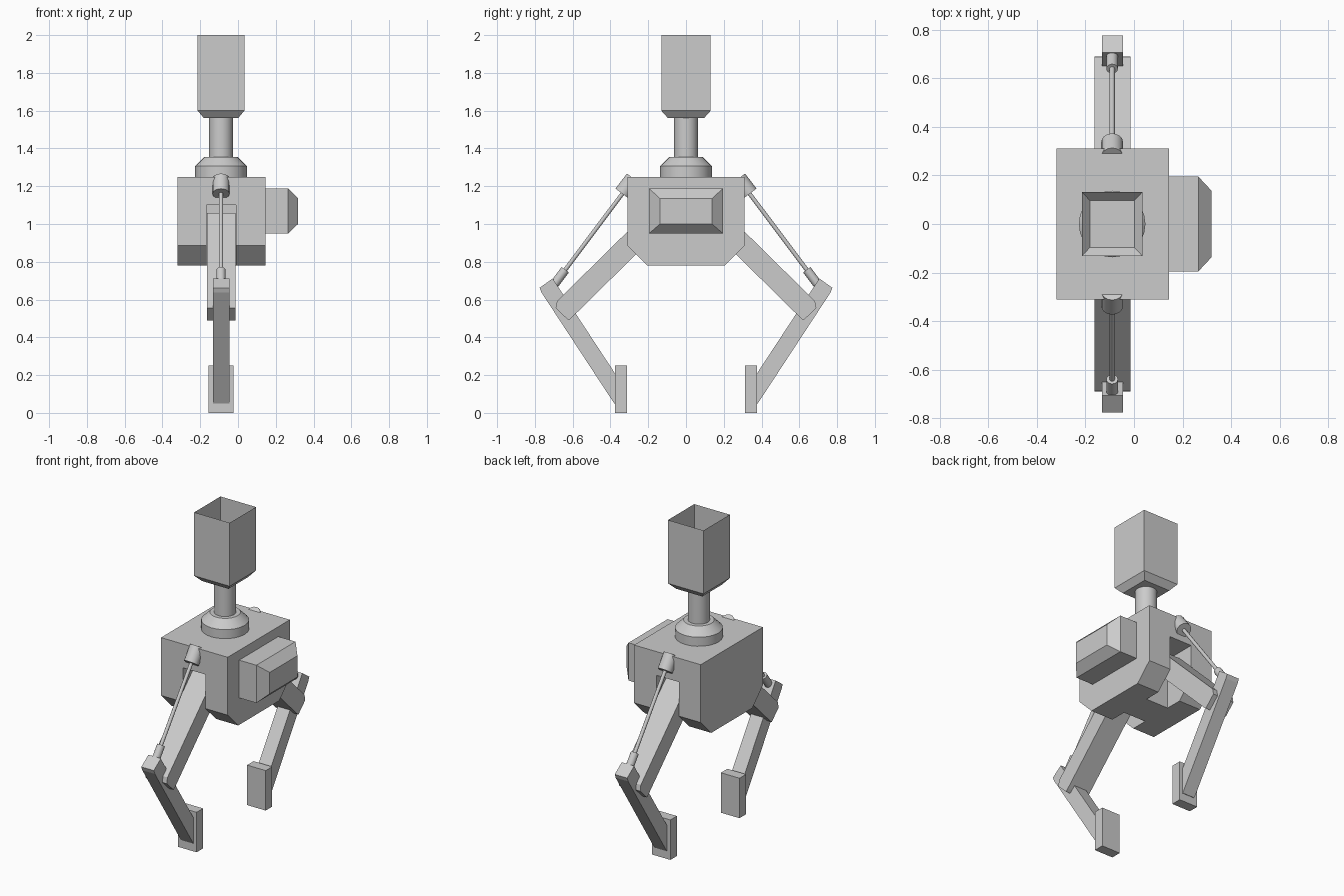
import bpy, bmesh
from mathutils import Vector

if "Cube" in bpy.data.objects:
    bpy.data.objects.remove(bpy.data.objects["Cube"])

CX = -0.09  # centre line of body, neck and legs


def finish(name, bm, recalc=True):
    if recalc:
        bmesh.ops.recalc_face_normals(bm, faces=bm.faces[:])
    me = bpy.data.meshes.new(name)
    bm.to_mesh(me)
    bm.free()
    ob = bpy.data.objects.new(name, me)
    bpy.context.collection.objects.link(ob)
    return ob


def extrude_x(name, pts, x0, x1):
    """Extrude a (y, z) profile along x."""
    bm = bmesh.new()
    face = bm.faces.new([bm.verts.new((x0, y, z)) for y, z in pts])
    out = bmesh.ops.extrude_face_region(bm, geom=[face])
    verts = [v for v in out["geom"] if isinstance(v, bmesh.types.BMVert)]
    bmesh.ops.translate(bm, verts=verts, vec=(x1 - x0, 0, 0))
    return finish(name, bm)


def loft(name, rings, caps=(True, True)):
    """Bridge a series of equal-length rings of points."""
    bm = bmesh.new()
    vs = [[bm.verts.new(p) for p in r] for r in rings]
    n = len(vs[0])
    for a, b in zip(vs, vs[1:]):
        for i in range(n):
            bm.faces.new((a[i], a[(i + 1) % n], b[(i + 1) % n], b[i]))
    if caps[0]:
        bm.faces.new(vs[0][::-1])
    if caps[1]:
        bm.faces.new(vs[-1])
    return finish(name, bm, all(caps))


def rod(name, a, b, r1, r2=None, sides=16):
    """Cylinder or cone between two points, smooth around its side."""
    a, b = Vector(a), Vector(b)
    d = b - a
    bm = bmesh.new()
    bmesh.ops.create_cone(bm, cap_ends=True, segments=sides, radius1=r1,
                          radius2=r1 if r2 is None else r2, depth=d.length)
    bmesh.ops.rotate(bm, verts=bm.verts,
                     matrix=Vector((0, 0, 1)).rotation_difference(d).to_matrix())
    bmesh.ops.translate(bm, verts=bm.verts, vec=(a + b) / 2)
    for f in bm.faces:
        f.smooth = len(f.verts) == 4
    for e in bm.edges:
        e.smooth = all(f.smooth for f in e.link_faces)
    return finish(name, bm)


def rect_xy(hx, hy, z):
    return [(CX - hx, -hy, z), (CX + hx, -hy, z), (CX + hx, hy, z), (CX - hx, hy, z)]


def rect_yz(x, hy, z0, z1):
    return [(x, -hy, z0), (x, hy, z0), (x, hy, z1), (x, -hy, z1)]


# body with chamfered lower sides
body = extrude_x("body", [(-0.31, 1.25), (-0.31, 0.885), (-0.205, 0.78),
                          (0.205, 0.78), (0.31, 0.885), (0.31, 1.25)], -0.32, 0.145)

# chest box with tapered face
loft("chest_box", [rect_yz(0.14, 0.195, 0.95, 1.188), rect_yz(0.265, 0.195, 0.95, 1.188),
                   rect_yz(0.318, 0.138, 1.0, 1.135)])

# neck
rod("neck_base", (CX, 0, 1.24), (CX, 0, 1.307), 0.137, sides=24)
rod("neck_collar", (CX, 0, 1.307), (CX, 0, 1.355), 0.137, 0.088, sides=24)
rod("neck", (CX, 0, 1.34), (CX, 0, 1.562), 0.063, sides=24)

# head: open-topped thin shell
loft("head", [rect_xy(0.092, 0.097, 1.562), rect_xy(0.124, 0.131, 1.6),
              rect_xy(0.124, 0.131, 2.0)], caps=(True, False))

for side, s in (("back", 1), ("front", -1)):
    def m(pts):
        return [(s * y, z) for y, z in pts]

    # leg slot cut into body
    slot = extrude_x(side + "_slot_cutter",
                     m([(0.1, 0.7), (0.45, 0.7), (0.45, 1.1), (0.1, 1.1)]), -0.167, -0.01)
    slot.hide_render = True
    slot.display_type = 'WIRE'
    slot.hide_set(True)
    mod = body.modifiers.new(side + "_slot", 'BOOLEAN')
    mod.operation = 'DIFFERENCE'
    mod.solver = 'EXACT'
    mod.object = slot

    # upper leg
    extrude_x(side + "_upper_leg", m([(0.13, 0.972), (0.605, 0.504), (0.622, 0.49),
                                      (0.69, 0.555), (0.683, 0.592), (0.21, 1.058)]),
              -0.163, -0.014)
    # lower leg
    extrude_x(side + "_lower_leg", m([(0.705, 0.712), (0.775, 0.662), (0.765, 0.637),
                                      (0.38, 0.05), (0.37, 0.05), (0.37, 0.2),
                                      (0.692, 0.69)]), -0.132, -0.045)
    # foot
    extrude_x(side + "_foot", m([(0.312, 0), (0.377, 0), (0.377, 0.252), (0.312, 0.252)]),
              -0.155, -0.025)
    # push rod with socket and collar
    top, end = Vector((CX, s * 0.337, 1.16)), Vector((CX, s * 0.69, 0.69))
    d = (end - top).normalized()
    rod(side + "_rod_socket", top - d * 0.1, top, 0.045)
    rod(side + "_push_rod", top - d * 0.02, end, 0.011, sides=12)
    rod(side + "_rod_collar", end - d * 0.085, end + d * 0.01, 0.024)
